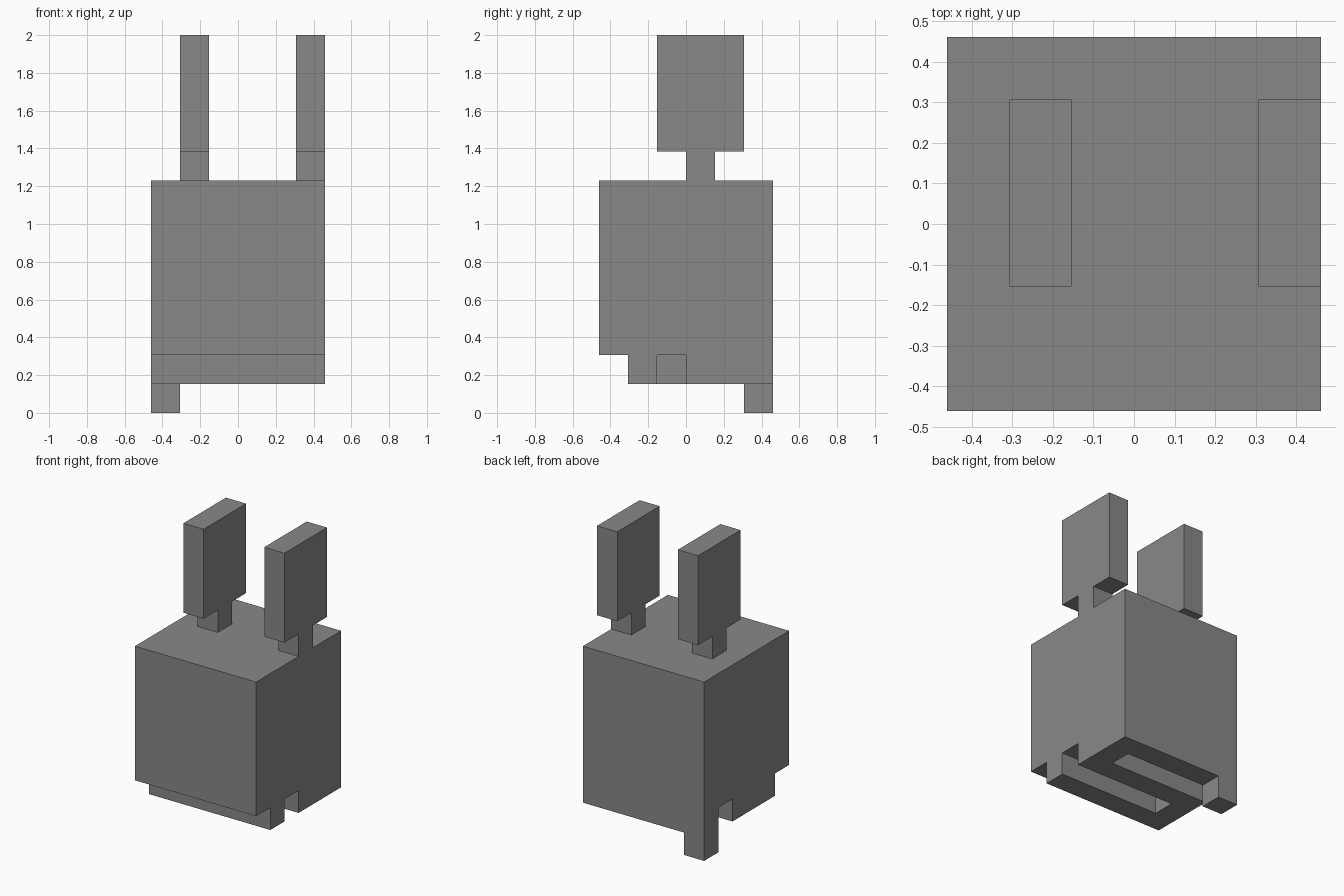
import bpy
import bmesh
from mathutils import Vector

U = 2 / 13  # one grid cell; the model is 13 cells tall

if "Cube" in bpy.data.objects:
    bpy.data.objects.remove(bpy.data.objects["Cube"], do_unlink=True)

# Single flat colour
grey = bpy.data.materials.new("grey")
grey.use_nodes = True
colour = (0.25, 0.25, 0.25, 1)
grey.diffuse_color = colour
grey.node_tree.nodes["Principled BSDF"].inputs["Base Color"].default_value = colour


def extrude(name, outline, direction):
    """Extrude a closed outline, given in grid cells, into a solid."""
    bm = bmesh.new()
    face = bm.faces.new([bm.verts.new(Vector(p) * U) for p in outline])
    result = bmesh.ops.extrude_face_region(bm, geom=[face], use_keep_orig=True)
    moved = [v for v in result["geom"] if isinstance(v, bmesh.types.BMVert)]
    bmesh.ops.translate(bm, verts=moved, vec=Vector(direction) * U)
    bmesh.ops.recalc_face_normals(bm, faces=bm.faces)
    mesh = bpy.data.meshes.new(name)
    bm.to_mesh(mesh)
    bm.free()
    mesh.materials.append(grey)
    obj = bpy.data.objects.new(name, mesh)
    bpy.context.collection.objects.link(obj)
    return obj


def rectangle(x0, x1, y0, y1, z):
    return [(x0, y0, z), (x1, y0, z), (x1, y1, z), (x0, y1, z)]


# Body block
extrude("body", rectangle(-3, 3, -3, 3, 2), (0, 0, 6))

# Winding base: a slot opens on each side
winding = [(-3, -2), (3, -2), (3, -1), (-2, -1), (-2, 0), (3, 0),
           (3, 3), (-3, 3), (-3, 2), (2, 2), (2, 1), (-3, 1)]
extrude("winding_base", [(x, y, 1) for x, y in winding], (0, 0, 1))

# Single leg at the back corner
extrude("back_leg", rectangle(-3, -2, 2, 3, 0), (0, 0, 1))

# Two ears: a wide plate on a narrow stem
ear = [(0, 8), (1, 8), (1, 9), (2, 9), (2, 13), (-1, 13), (-1, 9), (0, 9)]
for name, x in (("right_ear", -2), ("left_ear", 2)):
    extrude(name, [(x, y, z) for y, z in ear], (1, 0, 0))
